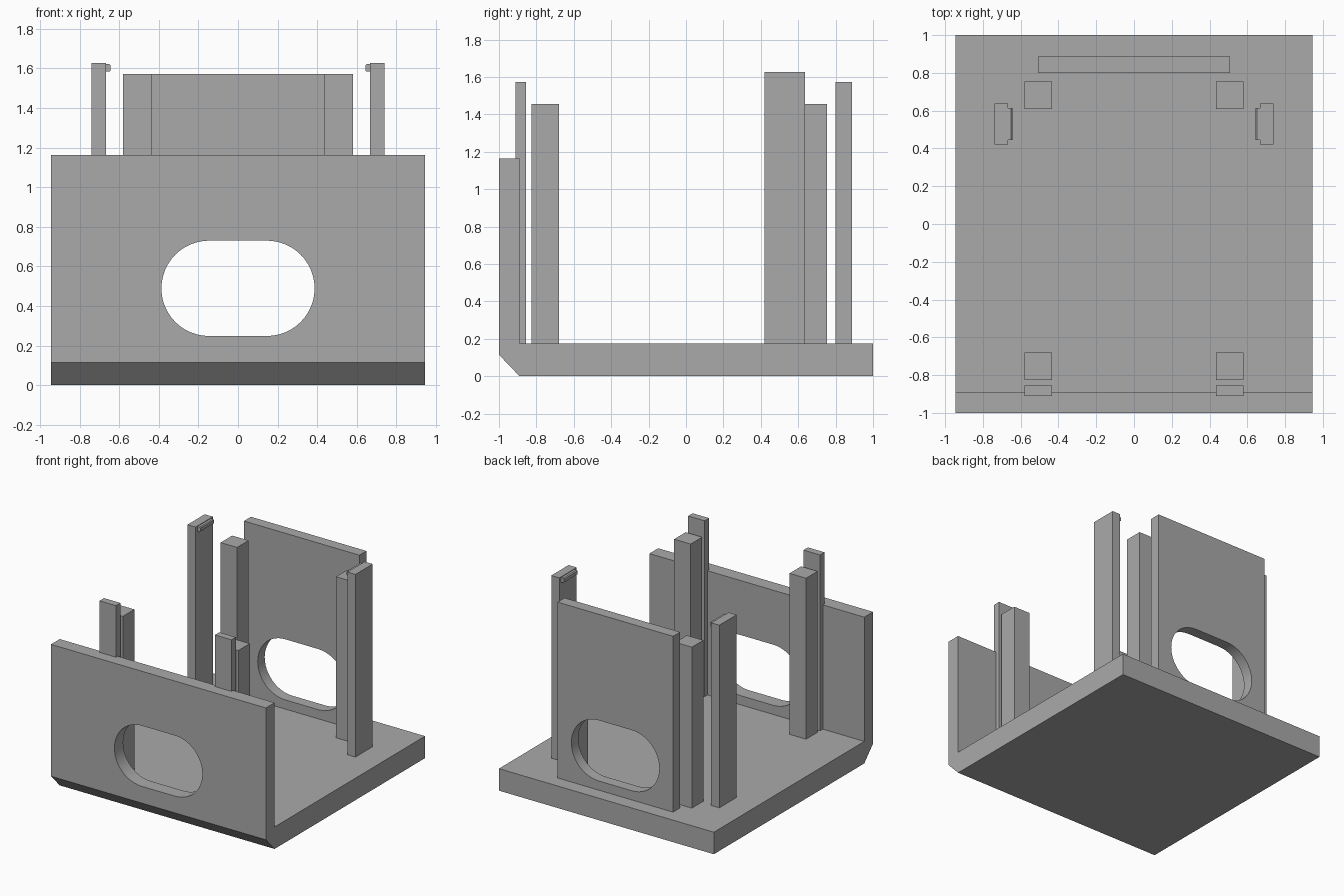
import bpy, bmesh
from math import cos, sin, pi
from mathutils import Vector

if "Cube" in bpy.data.objects:
    bpy.data.objects.remove(bpy.data.objects["Cube"])

grey = bpy.data.materials.new("plain grey")
grey.use_nodes = True
GREY = (0.4, 0.4, 0.4, 1)
grey.diffuse_color = GREY
grey.node_tree.nodes["Principled BSDF"].inputs["Base Color"].default_value = GREY


def prism(name, points, depth):
    """Extrude a closed 3D outline along a vector."""
    bm = bmesh.new()
    face = bm.faces.new([bm.verts.new(p) for p in points])
    new = bmesh.ops.extrude_face_region(bm, geom=[face])["geom"]
    bmesh.ops.translate(bm, vec=Vector(depth),
                        verts=[v for v in new if isinstance(v, bmesh.types.BMVert)])
    bmesh.ops.recalc_face_normals(bm, faces=bm.faces)
    mesh = bpy.data.meshes.new(name)
    bm.to_mesh(mesh)
    bm.free()
    mesh.materials.append(grey)
    obj = bpy.data.objects.new(name, mesh)
    bpy.context.collection.objects.link(obj)
    return obj


def box(name, x, y, z):
    outline = [(x[0], y[0], z[0]), (x[1], y[0], z[0]), (x[1], y[1], z[0]), (x[0], y[1], z[0])]
    return prism(name, outline, (0, 0, z[1] - z[0]))


HALF, FLOOR = 0.945, 0.175

# Floor and front wall share one L-shaped side profile with a chamfered lower edge
side = [(-0.89, 0), (1, 0), (1, FLOOR), (-0.89, FLOOR),
        (-0.89, 1.163), (-1, 1.163), (-1, 0.115)]
tray = prism("floor_and_front_wall", [(-HALF, y, z) for y, z in side], (2 * HALF, 0, 0))

# Upright panel at the back
panel = box("back_panel", (-0.508, 0.508), (0.8, 0.888), (FLOOR, 1.573))

# Rounded slot cut through both walls
RADIUS, STEPS = 0.241, 24
slot = []
for centre, start in ((0.146, -pi / 2), (-0.146, pi / 2)):
    for i in range(STEPS + 1):
        a = start + pi * i / STEPS
        slot.append((centre + RADIUS * cos(a), -1.2, 0.489 + RADIUS * sin(a)))
cutter = prism("slot_cutter", slot, (0, 2.4, 0))
cutter.hide_render = True
for wall in (tray, panel):
    mod = wall.modifiers.new("slot", "BOOLEAN")
    mod.operation, mod.solver, mod.object = "DIFFERENCE", "EXACT", cutter
    bpy.context.view_layer.objects.active = wall
    bpy.ops.object.modifier_apply(modifier=mod.name)
    wall.select_set(True)
    bpy.ops.object.shade_smooth_by_angle(angle=pi / 6)
    wall.select_set(False)
bpy.data.objects.remove(cutter)

# Posts, strips and clips on both sides
for label, s in (("left", 1), ("right", -1)):
    post_x = (s * 0.435, s * 0.58)
    box(label + "_front_post", post_x, (-0.825, -0.68), (FLOOR, 1.455))
    box(label + "_back_post", post_x, (0.61, 0.755), (FLOOR, 1.455))
    box(label + "_front_strip", post_x, (-0.911, -0.855), (FLOOR, 1.573))
    box(label + "_clip_post", (s * 0.668, s * 0.739), (0.42, 0.637), (FLOOR, 1.627))
    # Small hook facing inwards, with eased corners
    hook = [(0.67, 1.584), (0.65, 1.584), (0.643, 1.59), (0.643, 1.615), (0.65, 1.622), (0.67, 1.622)]
    prism(label + "_clip_hook", [(s * x, 0.445, z) for x, z in hook], (0, 0.17, 0))
